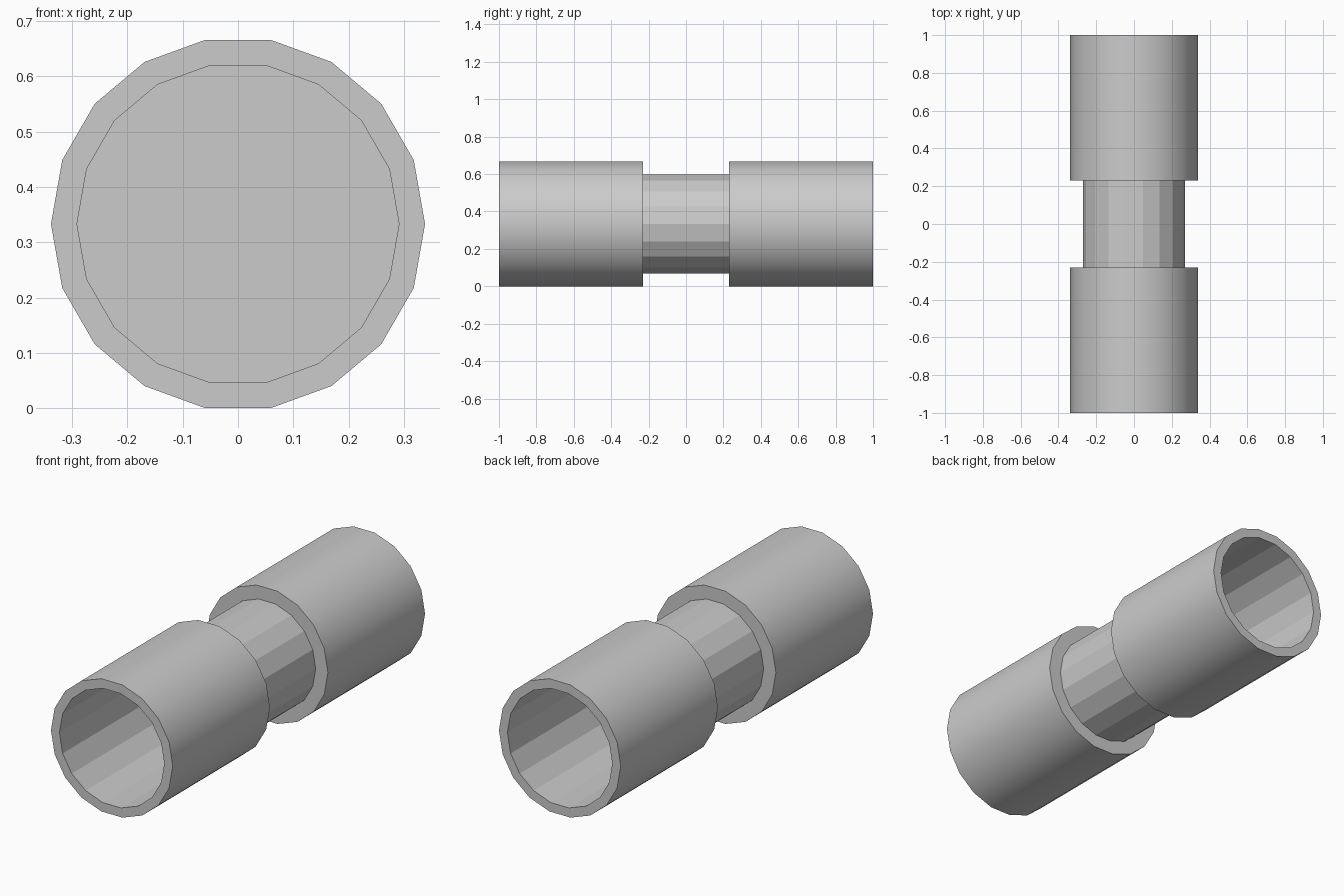
import bpy, bmesh, math

if "Cube" in bpy.data.objects:
    bpy.data.objects.remove(bpy.data.objects["Cube"])

SIDES = 18
CENTRE_Z = 0.333
R_OUT, R_IN, R_CORE = 0.338, 0.291, 0.27
Y_STEP, Y_FLOOR, Y_END = 0.23, 0.276, 1.0


def ring(bm, r, y):
    return [bm.verts.new((r * math.cos(2 * math.pi * i / SIDES), y,
                          CENTRE_Z + r * math.sin(2 * math.pi * i / SIDES)))
            for i in range(SIDES)]


def lathe(name, profile, smooth_spans=(), cap_start=False, cap_end=False):
    """Spin (radius, y) points about the long axis; chosen spans are smooth."""
    bm = bmesh.new()
    rings = [ring(bm, r, y) for r, y in profile]
    for k, (a, b) in enumerate(zip(rings, rings[1:])):
        for i in range(SIDES):
            j = (i + 1) % SIDES
            bm.faces.new((a[i], a[j], b[j], b[i])).smooth = k in smooth_spans
    if cap_start:
        bm.faces.new(rings[0])
    if cap_end:
        bm.faces.new(rings[-1])
    bmesh.ops.recalc_face_normals(bm, faces=bm.faces)
    for e in bm.edges:
        if e.calc_face_angle(0) > math.radians(30):
            e.smooth = False
    mesh = bpy.data.meshes.new(name)
    bm.to_mesh(mesh)
    bm.free()
    obj = bpy.data.objects.new(name, mesh)
    bpy.context.collection.objects.link(obj)
    return obj


# Cup-shaped end sleeve with smooth outside and faceted bore, mirrored front/back
sleeves = lathe("end_sleeves",
                [(R_OUT, Y_STEP), (R_OUT, Y_END), (R_IN, Y_END), (R_IN, Y_FLOOR)],
                smooth_spans=(0,), cap_start=True, cap_end=True)
mirror = sleeves.modifiers.new("front_back", 'MIRROR')
mirror.use_axis = (False, True, False)
mirror.use_mirror_merge = False

# Narrow faceted core joining the sleeves
lathe("centre_core", [(R_CORE, -Y_STEP), (R_CORE, Y_STEP)])
